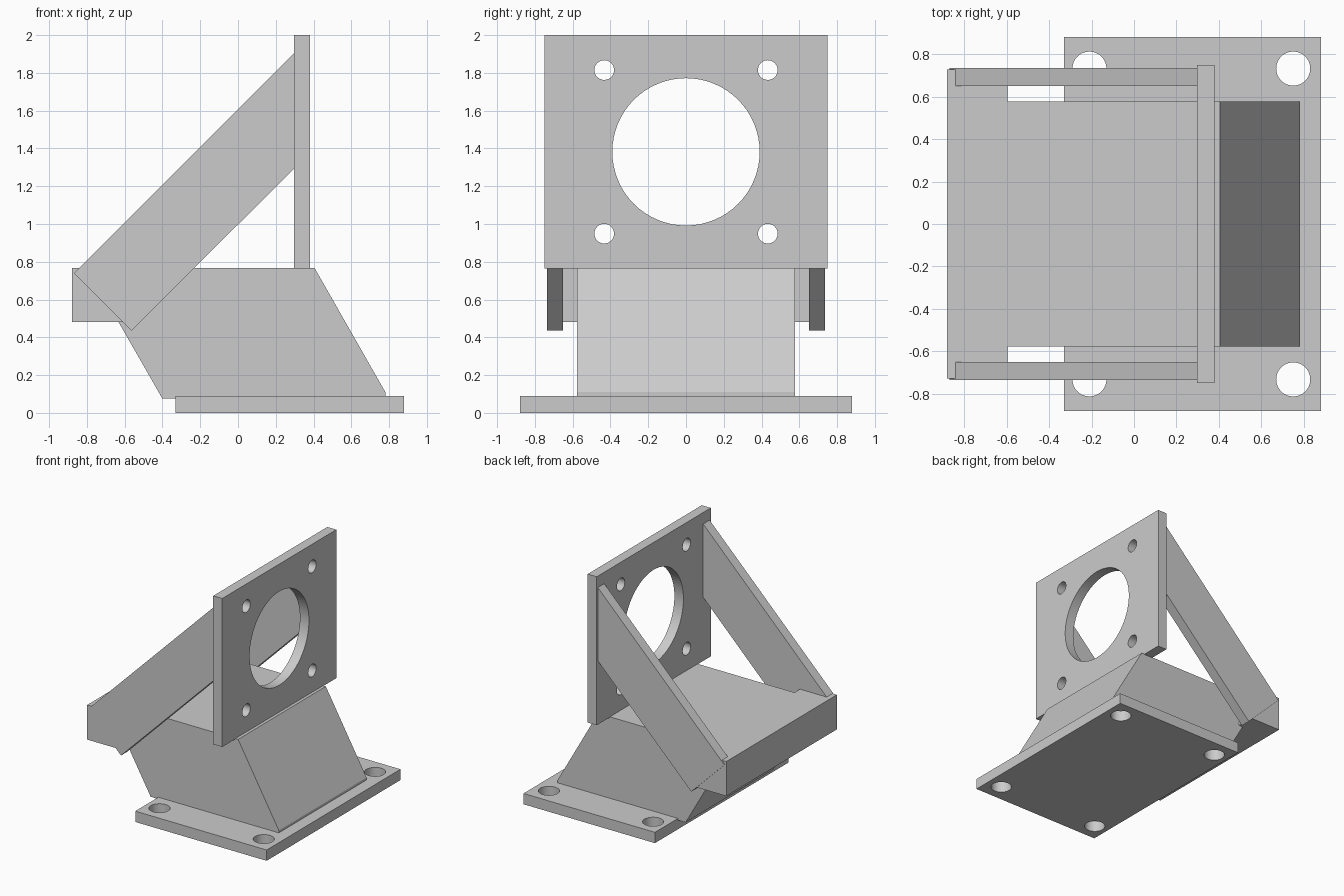
import bpy
import bmesh
import math
from mathutils import Matrix, Vector

cube = bpy.data.objects.get("Cube")
if cube:
    bpy.data.objects.remove(cube, do_unlink=True)

# Single grey finish
grey = bpy.data.materials.new("plain grey")
grey.use_nodes = True
colour = (0.6, 0.6, 0.6, 1)
grey.diffuse_color = colour
grey.node_tree.nodes["Principled BSDF"].inputs["Base Color"].default_value = colour


def add_object(name, bm):
    bmesh.ops.recalc_face_normals(bm, faces=bm.faces)
    mesh = bpy.data.meshes.new(name)
    bm.to_mesh(mesh)
    bm.free()
    mesh.materials.append(grey)
    obj = bpy.data.objects.new(name, mesh)
    bpy.context.collection.objects.link(obj)
    return obj


def prism(name, profile, y0, y1):
    """Extrude an (x, z) side profile from y0 to y1."""
    bm = bmesh.new()
    face = bm.faces.new([bm.verts.new((x, y0, z)) for x, z in profile])
    new = bmesh.ops.extrude_face_region(bm, geom=[face])["geom"]
    verts = [v for v in new if isinstance(v, bmesh.types.BMVert)]
    bmesh.ops.translate(bm, verts=verts, vec=(0, y1 - y0, 0))
    return add_object(name, bm)


def box(name, x0, x1, z0, z1, half_y):
    return prism(name, [(x0, z0), (x1, z0), (x1, z1), (x0, z1)], -half_y, half_y)


def drill(obj, holes, axis):
    """Cut round holes, given as (centre, radius), along an axis."""
    bm = bmesh.new()
    turn = Vector((0, 0, 1)).rotation_difference(Vector(axis)).to_matrix().to_4x4()
    for centre, radius in holes:
        bmesh.ops.create_cone(bm, cap_ends=True, segments=64, radius1=radius,
                              radius2=radius, depth=0.4,
                              matrix=Matrix.Translation(centre) @ turn)
    cutter = add_object("hole_cutter", bm)
    cutter.hide_render = True
    mod = obj.modifiers.new("holes", "BOOLEAN")
    mod.operation = "DIFFERENCE"
    mod.solver = "EXACT"
    mod.object = cutter
    graph = bpy.context.evaluated_depsgraph_get()
    obj.data = bpy.data.meshes.new_from_object(obj.evaluated_get(graph))
    obj.modifiers.clear()
    bpy.data.objects.remove(cutter, do_unlink=True)
    bpy.ops.object.select_all(action="DESELECT")
    obj.select_set(True)
    bpy.context.view_layer.objects.active = obj
    bpy.ops.object.shade_smooth_by_angle(angle=math.radians(30))


# Base plate with four bolt holes
base = box("base_plate", -0.33, 0.88, 0, 0.09, 0.88)
drill(base, [((x, y, 0.045), 0.08) for x in (-0.21, 0.75) for y in (-0.732, 0.732)],
      (0, 0, 1))

# Slanted pedestal and the wide shelf behind it
prism("pedestal", [(-0.4, 0.075), (0.78, 0.075), (0.78, 0.11), (0.405, 0.768),
                   (-0.8, 0.768), (-0.8, 0.48), (-0.632, 0.48)], -0.577, 0.577)
box("rear_shelf", -0.88, -0.595, 0.48, 0.768, 0.727)

# Upright mounting plate with a large opening and four screw holes
plate = box("mounting_plate", 0.297, 0.38, 0.764, 2, 0.75)
mid_x, mid_z, offset = 0.34, 1.382, 0.433
screws = [((mid_x, sy * offset, mid_z + sz * offset), 0.052)
          for sy in (-1, 1) for sz in (-1, 1)]
drill(plate, [((mid_x, 0, mid_z), 0.39)] + screws, (1, 0, 0))

# Diagonal braces on both sides
for side, sign in (("left", 1), ("right", -1)):
    prism(side + "_brace", [(-0.868, 0.74), (-0.563, 0.435), (0.3, 1.297), (0.3, 1.907)],
          sign * 0.65, sign * 0.735)
